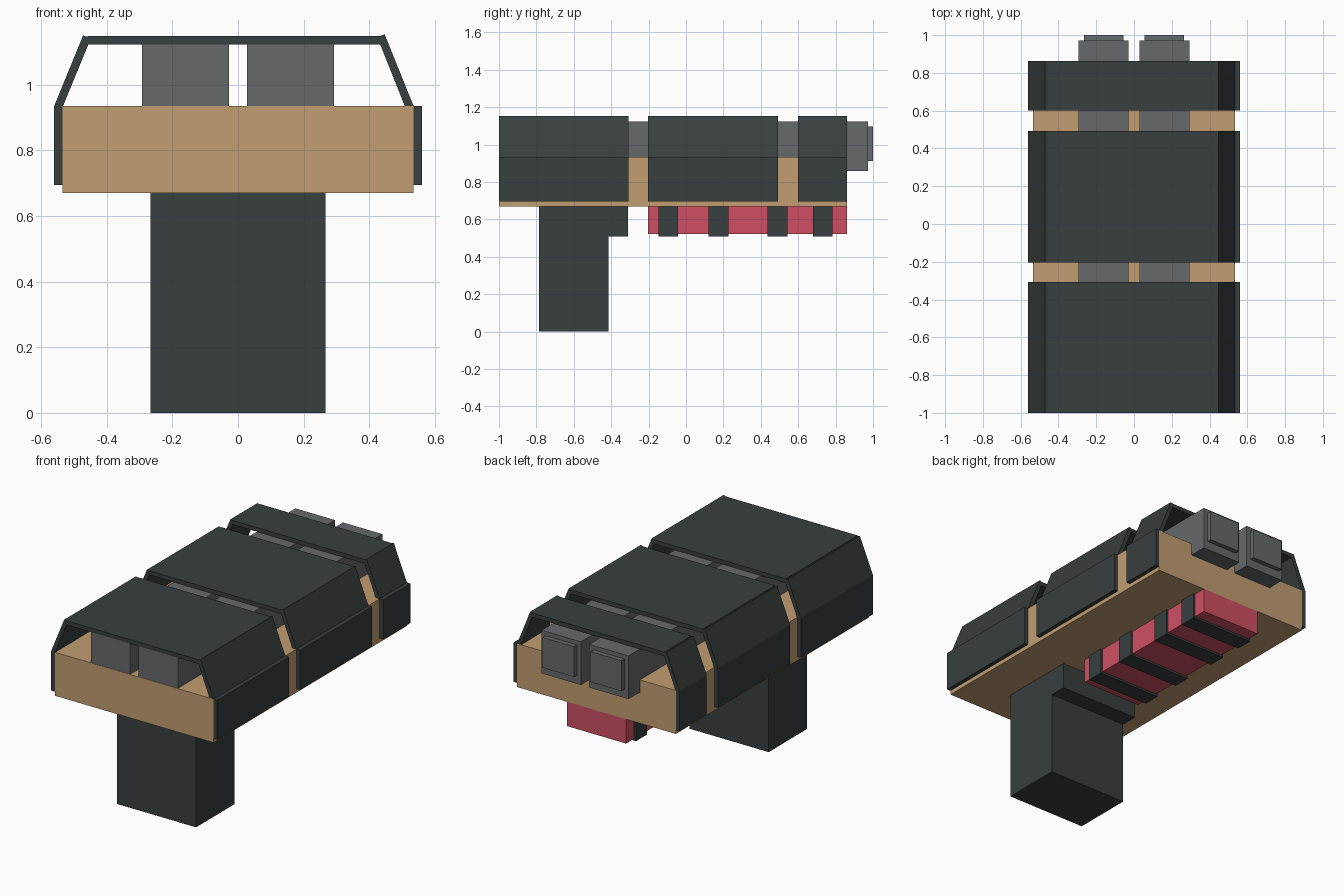
import bpy
import bmesh

if "Cube" in bpy.data.objects:
    bpy.data.objects.remove(bpy.data.objects["Cube"])


def material(name, srgb):
    m = bpy.data.materials.new(name)
    lin = [((c / 255 + 0.055) / 1.055) ** 2.4 for c in srgb]
    m.diffuse_color = (*lin, 1)
    m.use_nodes = True
    m.node_tree.nodes["Principled BSDF"].inputs["Base Color"].default_value = m.diffuse_color
    return m


DARK = material("dark slate", (56, 63, 62))
TAN = material("tan", (194, 158, 114))
GREY = material("mid grey", (102, 106, 107))
RED = material("rose red", (207, 79, 99))


def prism(name, profile, y0, y1, mat):
    """Extrude an x-z outline along y."""
    bm = bmesh.new()
    face = bm.faces.new([bm.verts.new((x, y0, z)) for x, z in profile])
    ext = bmesh.ops.extrude_face_region(bm, geom=[face])
    verts = [v for v in ext["geom"] if isinstance(v, bmesh.types.BMVert)]
    bmesh.ops.translate(bm, verts=verts, vec=(0, y1 - y0, 0))
    bmesh.ops.recalc_face_normals(bm, faces=bm.faces)
    me = bpy.data.meshes.new(name)
    bm.to_mesh(me)
    bm.free()
    me.materials.append(mat)
    ob = bpy.data.objects.new(name, me)
    bpy.context.collection.objects.link(ob)
    return ob


def box(name, x0, x1, y0, y1, z0, z1, mat):
    return prism(name, [(x0, z0), (x1, z0), (x1, z1), (x0, z1)], y0, y1, mat)


# Main body slab
box("body", -0.535, 0.535, -1, 0.862, 0.67, 0.935, TAN)

# Twin barrels with stepped end caps
for side, x0, x1 in (("left", -0.293, -0.028), ("right", 0.028, 0.293)):
    box(f"{side}_barrel", x0, x1, -0.998, 0.972, 0.86, 1.123, GREY)
    box(f"{side}_barrel_cap", x0 + 0.027, x1 - 0.027, 0.972, 1.0, 0.912, 1.097, GREY)

# Three armour covers: side plates, sloped plates and a top plate
for name, y0, y1 in (("front", -1, -0.308), ("middle", -0.203, 0.492), ("back", 0.6, 0.862)):
    box(f"{name}_cover_left_side", -0.56, -0.535, y0, y1, 0.695, 0.935, DARK)
    box(f"{name}_cover_right_side", 0.535, 0.56, y0, y1, 0.695, 0.935, DARK)
    prism(f"{name}_cover_left_slope",
          [(-0.56, 0.935), (-0.535, 0.93), (-0.448, 1.142), (-0.472, 1.15)], y0, y1, DARK)
    prism(f"{name}_cover_right_slope",
          [(0.535, 0.935), (0.51, 0.93), (0.424, 1.146), (0.447, 1.153)], y0, y1, DARK)
    box(f"{name}_cover_top", -0.458, 0.432, y0, y1, 1.123, 1.148, DARK)

# Grip with the small block behind it
box("grip", -0.267, 0.267, -0.785, -0.415, 0, 0.67, DARK)
box("grip_block", -0.267, 0.267, -0.415, -0.31, 0.51, 0.67, DARK)

# Underside rail with wrapping bands
box("rail", -0.2, 0.2, -0.203, 0.862, 0.522, 0.67, RED)
for i, y0 in enumerate((-0.148, 0.12, 0.437, 0.678)):
    box(f"rail_band_{i + 1}", -0.212, 0.212, y0, y0 + 0.106, 0.51, 0.67, DARK)
